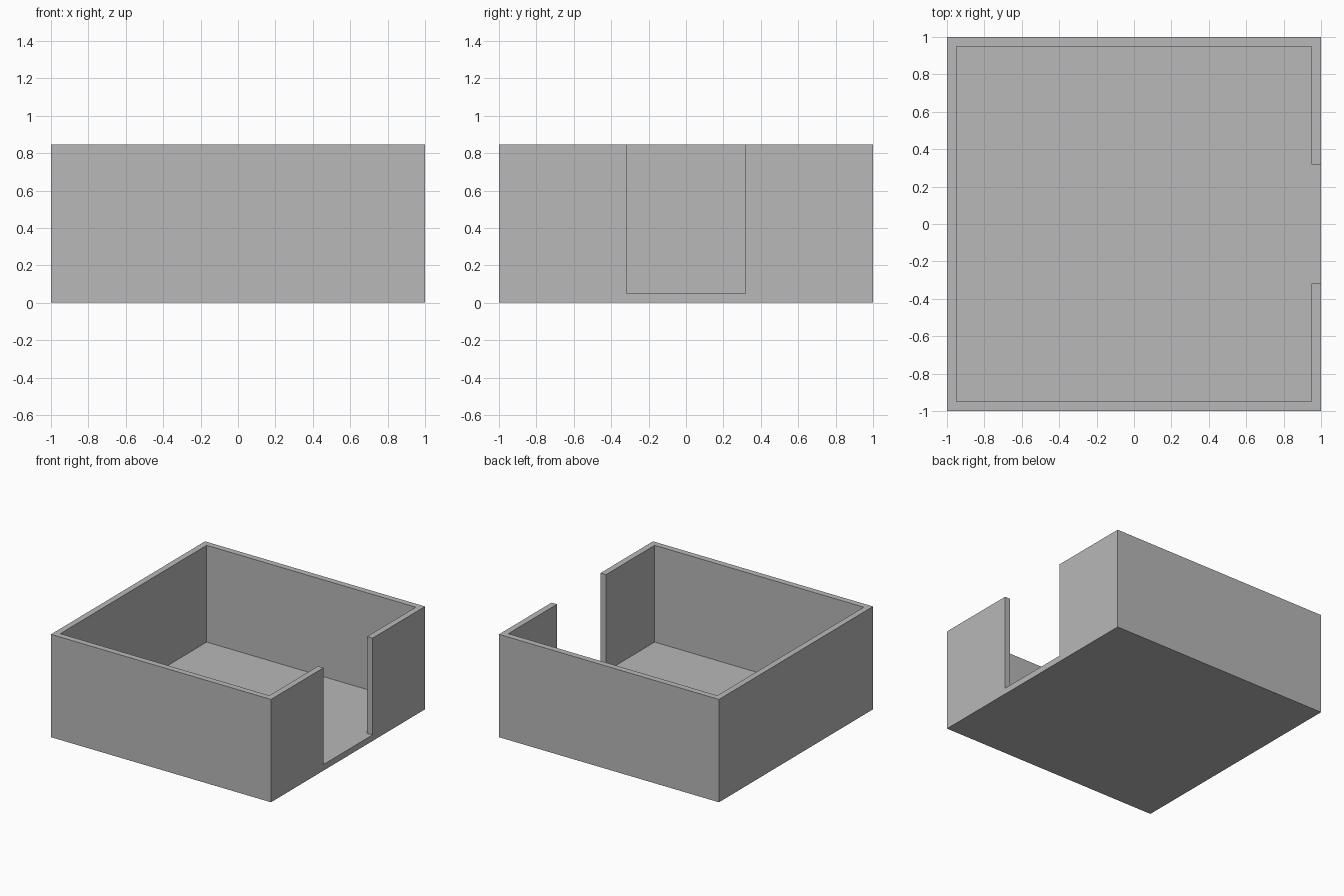
import bpy
import bmesh

if "Cube" in bpy.data.objects:
    bpy.data.objects.remove(bpy.data.objects["Cube"], do_unlink=True)

HALF = 1.0       # half of the square footprint
HEIGHT = 0.845
WALL = 0.05      # wall and floor thickness
DOOR = 0.318     # half width of the doorway

grey = bpy.data.materials.new("plain_grey")
grey.use_nodes = True
grey.diffuse_color = (0.48, 0.48, 0.48, 1)
grey.node_tree.nodes["Principled BSDF"].inputs["Base Color"].default_value = grey.diffuse_color


def prism(name, outline, bottom, top):
    """Extrude a flat outline from bottom to top."""
    bm = bmesh.new()
    face = bm.faces.new([bm.verts.new((x, y, bottom)) for x, y in outline])
    walls = bmesh.ops.extrude_face_region(bm, geom=[face])
    verts = [v for v in walls["geom"] if isinstance(v, bmesh.types.BMVert)]
    bmesh.ops.translate(bm, verts=verts, vec=(0, 0, top - bottom))
    bmesh.ops.recalc_face_normals(bm, faces=bm.faces)
    mesh = bpy.data.meshes.new(name)
    bm.to_mesh(mesh)
    bm.free()
    mesh.materials.append(grey)
    obj = bpy.data.objects.new(name, mesh)
    bpy.context.collection.objects.link(obj)
    return obj


# Solid block that becomes the open box
box = prism("open_box", [(-HALF, -HALF), (HALF, -HALF), (HALF, HALF), (-HALF, HALF)], 0, HEIGHT)

# Room space with the doorway running out through the +x wall
inner, outside = HALF - WALL, HALF + WALL
half_outline = [(-inner, -inner), (inner, -inner), (inner, -DOOR), (outside, -DOOR)]
outline = half_outline + [(x, -y) for x, y in reversed(half_outline)]
cutter = prism("room_cutter", outline, WALL, HEIGHT + WALL)
cutter.hide_render = True

# Hollow the block, bake the cut and drop the cutter
cut = box.modifiers.new("hollow", "BOOLEAN")
cut.operation = "DIFFERENCE"
cut.solver = "EXACT"
cut.object = cutter
bpy.context.view_layer.objects.active = box
bpy.ops.object.modifier_apply(modifier=cut.name)
bpy.data.objects.remove(cutter, do_unlink=True)
